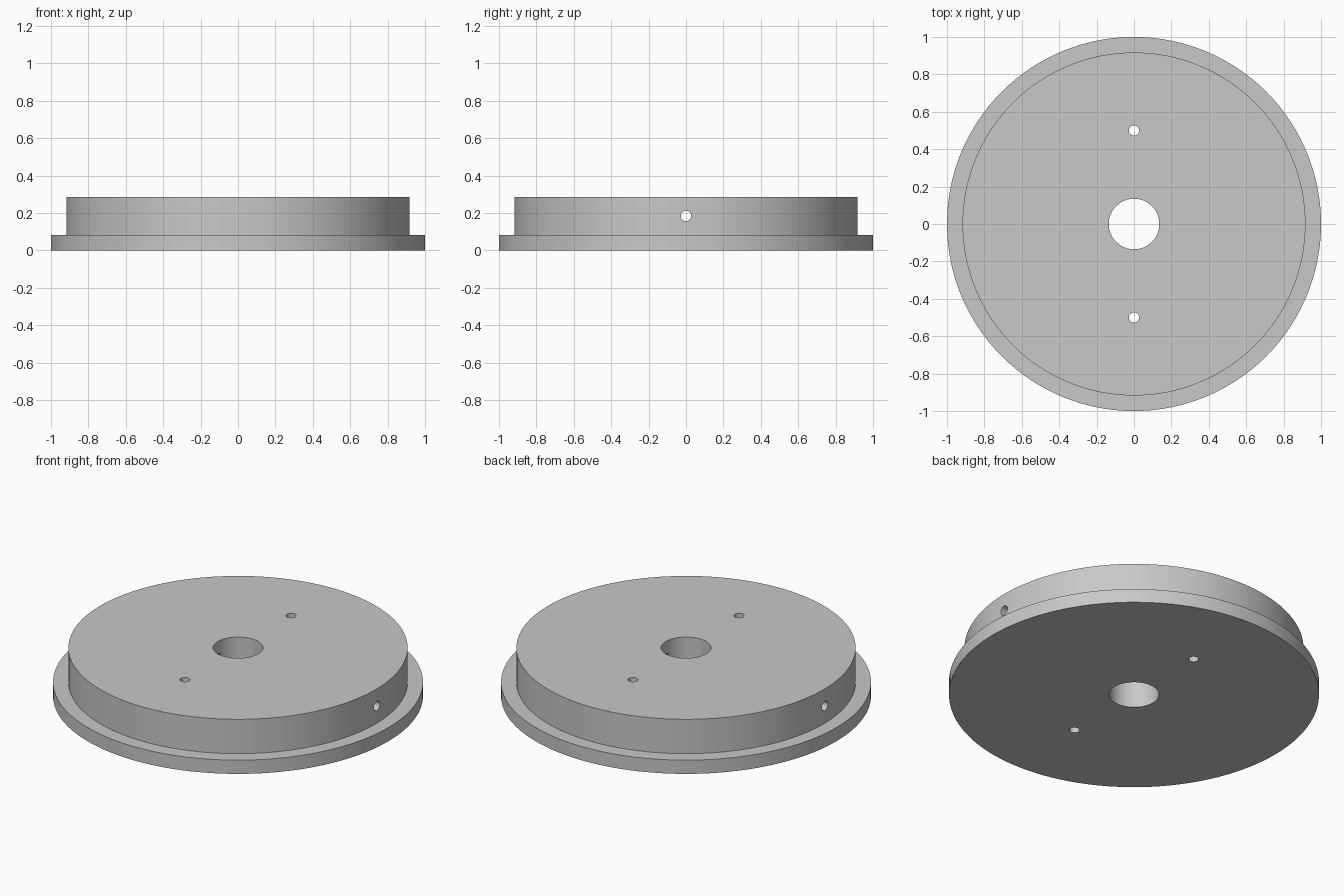
import bpy
import bmesh
import math
from mathutils import Matrix

cube = bpy.data.objects.get("Cube")
if cube:
    bpy.data.objects.remove(cube, do_unlink=True)

grey = bpy.data.materials.new("plain_grey")
grey.use_nodes = True
grey.diffuse_color = (0.58, 0.58, 0.58, 1)
grey.node_tree.nodes["Principled BSDF"].inputs["Base Color"].default_value = grey.diffuse_color

SEGMENTS = 128
FLANGE_RADIUS, FLANGE_TOP = 1.0, 0.082
HUB_RADIUS, HUB_TOP = 0.917, 0.287
BORE_RADIUS, PIN_RADIUS = 0.135, 0.028


def add_object(name, bm):
    bmesh.ops.recalc_face_normals(bm, faces=bm.faces)
    mesh = bpy.data.meshes.new(name)
    bm.to_mesh(mesh)
    bm.free()
    mesh.materials.append(grey)
    obj = bpy.data.objects.new(name, mesh)
    bpy.context.collection.objects.link(obj)
    return obj


def add_cutter(name, matrix, length):
    bm = bmesh.new()
    bmesh.ops.create_cone(bm, cap_ends=True, segments=32, radius1=PIN_RADIUS,
                          radius2=PIN_RADIUS, depth=length, matrix=matrix)
    obj = add_object(name, bm)
    obj.hide_render = True
    return obj


# Stepped disc with a central bore, turned from one closed profile
profile = [(BORE_RADIUS, 0), (FLANGE_RADIUS, 0), (FLANGE_RADIUS, FLANGE_TOP),
           (HUB_RADIUS, FLANGE_TOP), (HUB_RADIUS, HUB_TOP), (BORE_RADIUS, HUB_TOP)]
bm = bmesh.new()
points = [bm.verts.new((r, 0, z)) for r, z in profile]
edges = [bm.edges.new((p, points[(i + 1) % len(points)])) for i, p in enumerate(points)]
bmesh.ops.spin(bm, geom=points + edges, cent=(0, 0, 0), axis=(0, 0, 1),
               angle=math.tau, steps=SEGMENTS, use_duplicate=False)
bmesh.ops.remove_doubles(bm, verts=bm.verts, dist=0.0001)
disc = add_object("flanged_disc", bm)

# Two upright pin holes and one cross hole through the rim
cutters = [add_cutter("pin_hole_cutter", Matrix.Translation((0, y, HUB_TOP / 2)), 1)
           for y in (-0.5, 0.5)]
sideways = Matrix.Translation((0, 0, 0.185)) @ Matrix.Rotation(math.pi / 2, 4, "Y")
cutters.append(add_cutter("cross_hole_cutter", sideways, 3))

bpy.ops.object.select_all(action="DESELECT")
disc.select_set(True)
bpy.context.view_layer.objects.active = disc
for cutter in cutters:
    cut = disc.modifiers.new(cutter.name, "BOOLEAN")
    cut.operation = "DIFFERENCE"
    cut.solver = "EXACT"
    cut.object = cutter
    bpy.ops.object.modifier_apply(modifier=cut.name)
    bpy.data.objects.remove(cutter, do_unlink=True)

bpy.ops.object.shade_smooth_by_angle(angle=math.radians(30))
